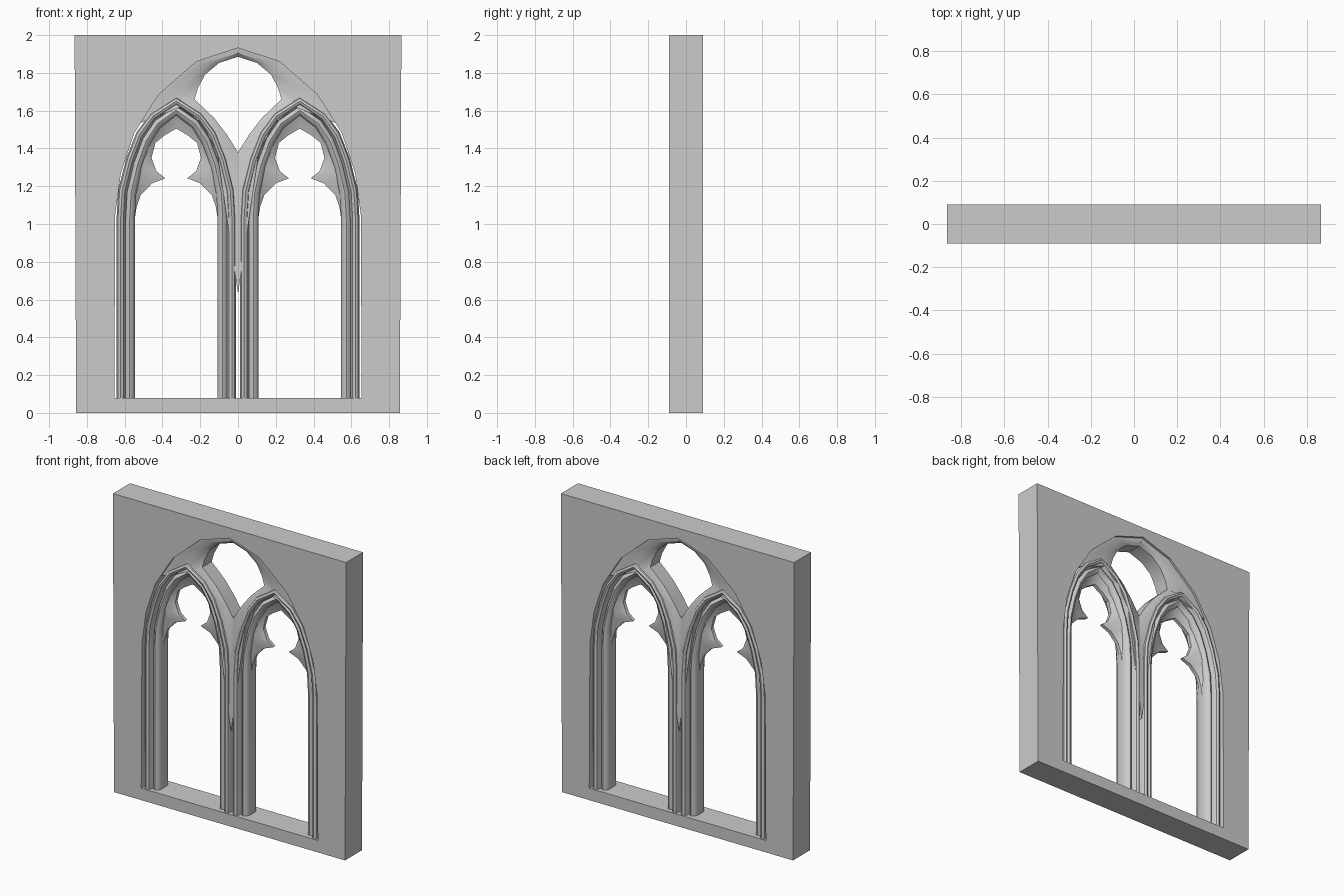
import bpy, bmesh, math
from mathutils import Vector

if "Cube" in bpy.data.objects:
    bpy.data.objects.remove(bpy.data.objects["Cube"])


def finish(obj, angle=35):
    bpy.ops.object.select_all(action='DESELECT')
    obj.select_set(True)
    bpy.context.view_layer.objects.active = obj
    if obj.type == 'CURVE':
        bpy.ops.object.convert(target='MESH')
    bpy.ops.object.shade_smooth_by_angle(angle=math.radians(angle))


def mirrored(half):
    """Half outline ending on the centre line -> full outline."""
    return half + [(-x, z) for x, z in reversed(half[:-1])]


def resample(pts, n):
    """n points evenly spaced along a polyline."""
    v = [Vector(p) for p in pts]
    d = [0.0]
    for a, b in zip(v, v[1:]):
        d.append(d[-1] + (b - a).length)
    out = []
    for i in range(n):
        t = d[-1] * i / (n - 1)
        k = next((j for j in range(len(v) - 2) if t <= d[j + 1]), len(v) - 2)
        out.append(tuple(v[k].lerp(v[k + 1], (t - d[k]) / (d[k + 1] - d[k]))))
    return out


def loft(name, outer, inner, front, cx=0, closed=False):
    """Sweep a section (share of outer->inner width, half depth) between two rails."""
    section = [(u, -y) for u, y in front] + [(u, y) for u, y in reversed(front)]
    bm = bmesh.new()
    rings = [[bm.verts.new((cx + a[0] + (b[0] - a[0]) * u, y, a[1] + (b[1] - a[1]) * u))
              for u, y in section] for a, b in zip(outer, inner)]
    n = len(section)
    pairs = list(zip(rings, rings[1:]))
    if closed:
        pairs.append((rings[-1], rings[0]))
    else:
        bm.faces.new(rings[0])
        bm.faces.new(rings[-1])
    for r, s in pairs:
        for i in range(n):
            j = (i + 1) % n
            bm.faces.new((r[i], r[j], s[j], s[i]))
    bmesh.ops.recalc_face_normals(bm, faces=bm.faces)
    mesh = bpy.data.meshes.new(name)
    bm.to_mesh(mesh)
    bm.free()
    obj = bpy.data.objects.new(name, mesh)
    bpy.context.collection.objects.link(obj)
    finish(obj)
    return obj


# Wall slab with the great pointed opening
great_half = [(0.655, 0.08), (0.65, 1.05), (0.62, 1.27), (0.55, 1.48),
              (0.42, 1.685), (0.22, 1.86), (0, 1.932)]
curve = bpy.data.curves.new("wall", 'CURVE')
curve.dimensions, curve.fill_mode, curve.extrude = '2D', 'BOTH', 0.09
for outline in ([(-0.857, 0), (0.857, 0), (0.865, 2), (-0.865, 2)], mirrored(great_half)):
    spline = curve.splines.new('POLY')
    spline.points.add(len(outline) - 1)
    for p, (x, z) in zip(spline.points, outline):
        p.co = (x, z, 0, 1)
    spline.use_cyclic_u = True
wall = bpy.data.objects.new("wall", curve)
wall.rotation_euler.x = math.pi / 2
bpy.context.collection.objects.link(wall)
finish(wall, 20)

# Lancet rails and moulding section
lancet_outer = [(0.316, 0.07), (0.316, 1.03), (0.307, 1.18), (0.264, 1.35),
                (0.21, 1.487), (0.135, 1.587), (0, 1.672)]
lancet_inner = [(0.219, 0.07), (0.219, 1.03), (0.212, 1.16), (0.182, 1.30),
                (0.14, 1.42), (0.085, 1.51), (0, 1.575)]
moulding = [(0, 0.06), (0.08, 0.078), (0.22, 0.086), (0.37, 0.078), (0.45, 0.06),
            (0.5, 0.045), (0.58, 0.056), (0.72, 0.063), (0.88, 0.055), (1, 0.035)]

# Trefoil cusp rails: the outer rail hides inside the moulding
cusp_inner = [(0.219, 1.03), (0.21, 1.09), (0.188, 1.153), (0.128, 1.215), (0.058, 1.242),
              (0.105, 1.28), (0.131, 1.35), (0.11, 1.43), (0.06, 1.47), (0, 1.505)]
cusp_outer = resample([(a[0] * 0.2 + b[0] * 0.8, a[1] * 0.2 + b[1] * 0.8)
                       for a, b in zip(lancet_outer[1:], lancet_inner[1:])], len(cusp_inner))

for side, cx in (("left", -0.327), ("right", 0.327)):
    loft(side + "_lancet_moulding", mirrored(lancet_outer), mirrored(lancet_inner), moulding, cx)
    loft(side + "_trefoil_cusps", mirrored(cusp_outer), mirrored(cusp_inner),
         [(0, 0.045), (0.4, 0.028), (1, 0.012)], cx)

# Spandrel plate around the top eye, tapering down between the lancets
plate = [(0, 1.935), (0.22, 1.86), (0.42, 1.688), (0.53, 1.53), (0.30, 1.62),
         (0.19, 1.53), (0.11, 1.38), (0, 0.63)]
eye = [(0, 1.885), (0.1, 1.853), (0.175, 1.79), (0.212, 1.72), (0.23, 1.66),
       (0.125, 1.56), (0.06, 1.475), (0, 1.38)]


def ring(half):
    return half + [(-x, z) for x, z in reversed(half[1:-1])]


loft("spandrel_eye", ring(plate), ring(eye), [(0, 0.075), (0.6, 0.07), (1, 0.05)], closed=True)
